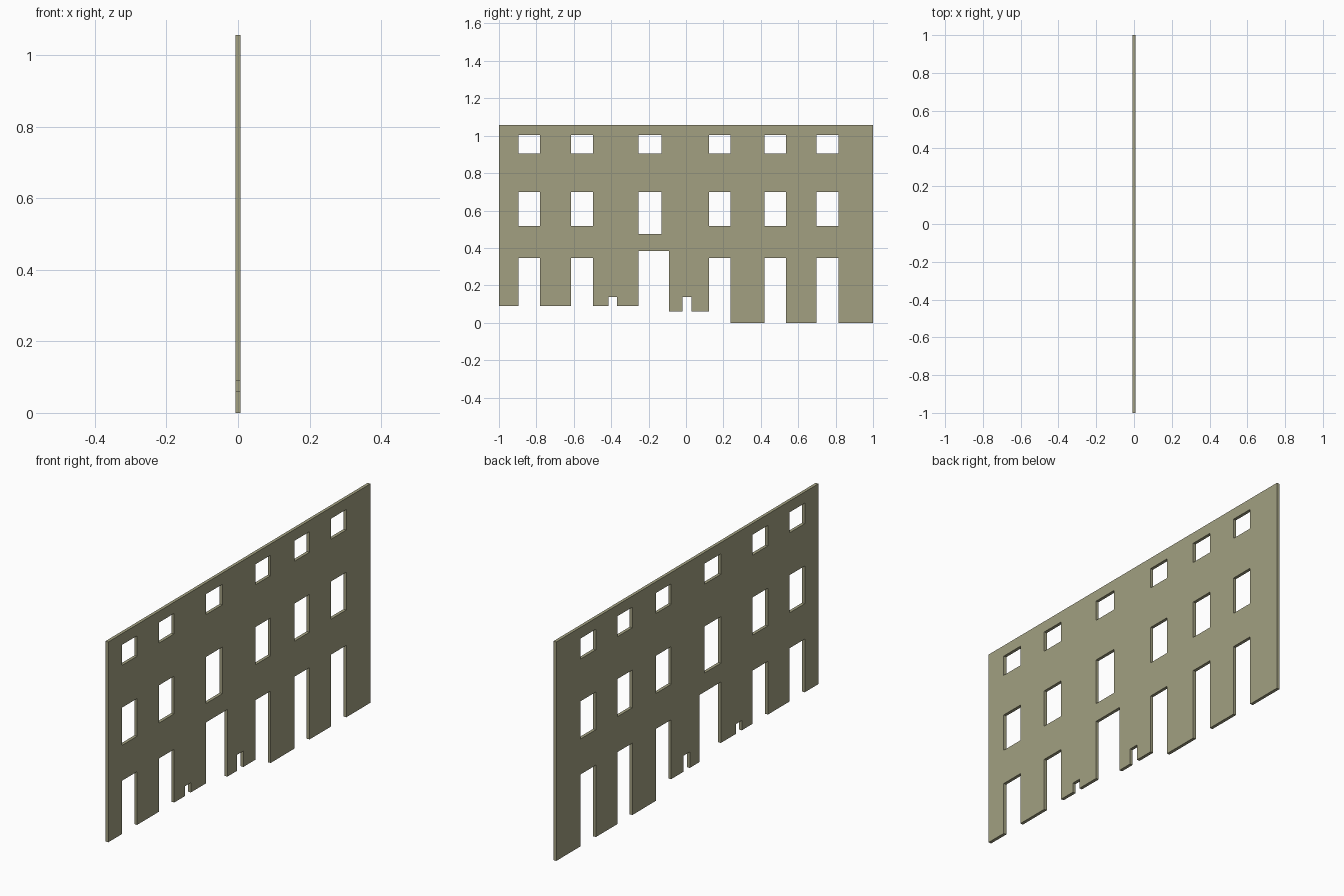
import bpy
from math import radians

if "Cube" in bpy.data.objects:
    bpy.data.objects.remove(bpy.data.objects["Cube"])

THICK = 0.015
TOP = 1.057

# Opening columns as (y0, y1), left to right
columns = [(-0.895, -0.78), (-0.614, -0.497), (-0.255, -0.13),
           (0.124, 0.238), (0.42, 0.535), (0.698, 0.815)]

# Stepped bottom: (y0, y1, head height, base left, base right)
doors = [(*columns[0], 0.347, 0.09, 0.09),
         (*columns[1], 0.347, 0.09, 0.09),
         (-0.415, -0.37, 0.137, 0.09, 0.09),      # small vent
         (-0.255, -0.092, 0.384, 0.09, 0.06),     # main doorway
         (-0.018, 0.03, 0.137, 0.06, 0.06),       # small vent
         (*columns[3], 0.347, 0.06, 0.0),
         (*columns[4], 0.347, 0.0, 0.0),
         (*columns[5], 0.347, 0.0, 0.0)]


def add_loop(curve, points):
    spline = curve.splines.new('POLY')
    spline.points.add(len(points) - 1)
    for p, (y, z) in zip(spline.points, points):
        p.co = (y, z, 0, 1)
    spline.use_cyclic_u = True


curve = bpy.data.curves.new("facade_wall", 'CURVE')
curve.dimensions = '2D'
curve.fill_mode = 'BOTH'
curve.extrude = THICK / 2

# Wall outline with doorways open to the bottom
outline = [(1, TOP), (-1, TOP), (-1, 0.09)]
for y0, y1, head, left, right in doors:
    outline += [(y0, left), (y0, head), (y1, head), (y1, right)]
outline.append((1, 0))
add_loop(curve, outline)

# Two rows of window holes; the middle first-floor window is taller
for i, (y0, y1) in enumerate(columns):
    sill = 0.475 if i == 2 else 0.518
    for z0, z1 in ((sill, 0.70), (0.904, 1.003)):
        add_loop(curve, [(y0, z0), (y1, z0), (y1, z1), (y0, z1)])

# Stand the profile up in the YZ plane and make it a mesh
wall = bpy.data.objects.new("facade_wall", curve)
bpy.context.collection.objects.link(wall)
wall.rotation_euler = (radians(90), 0, radians(90))
bpy.context.view_layer.objects.active = wall
wall.select_set(True)
bpy.ops.object.convert(target='MESH')
bpy.ops.object.transform_apply(location=False, rotation=True, scale=False)
wall = bpy.context.object
wall.data.shade_flat()

# Khaki plaster
mat = bpy.data.materials.new("khaki_plaster")
mat.diffuse_color = (0.36, 0.35, 0.22, 1)
mat.use_nodes = True
mat.node_tree.nodes["Principled BSDF"].inputs["Base Color"].default_value = mat.diffuse_color
wall.data.materials.clear()
wall.data.materials.append(mat)
